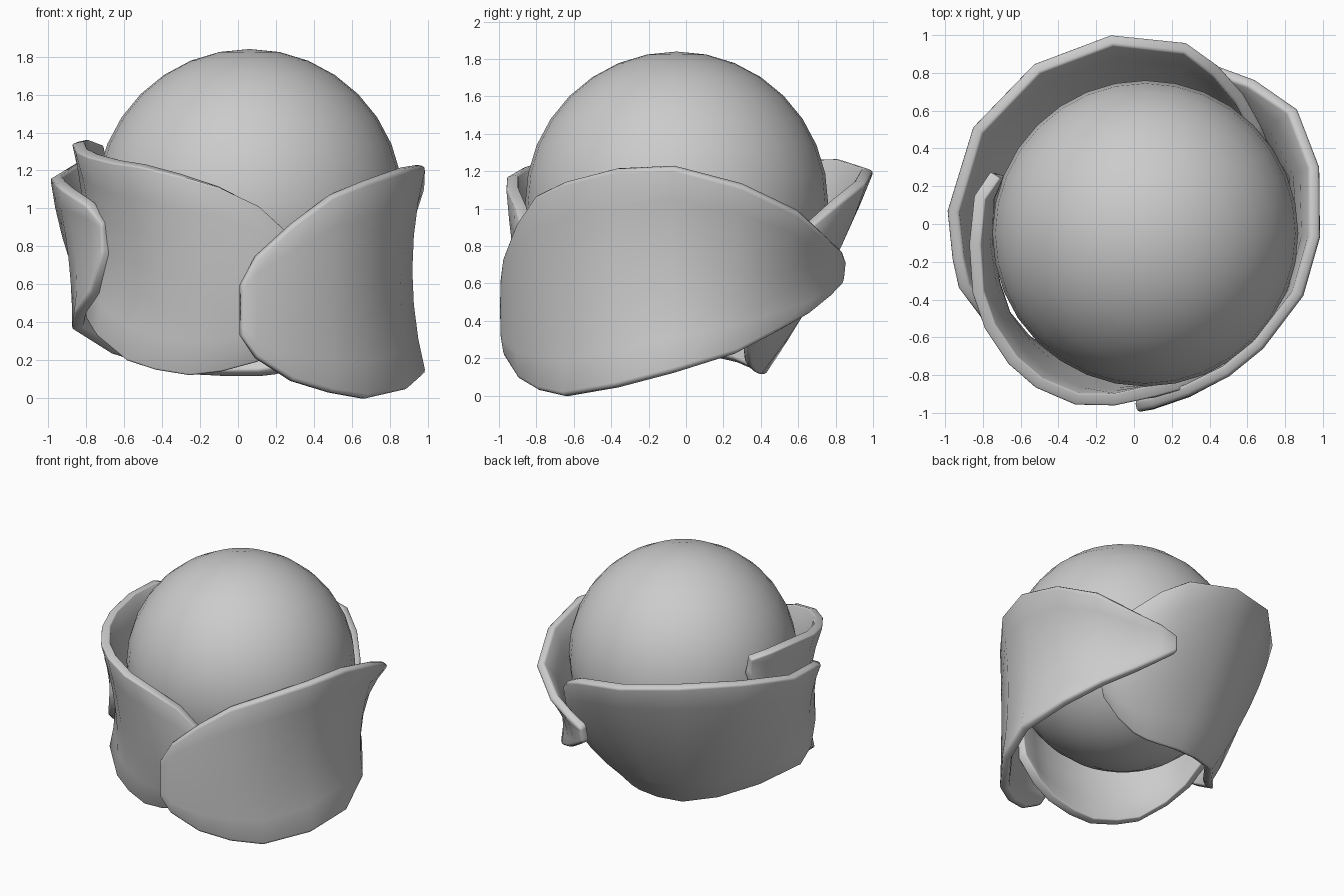
import bpy, bmesh, math

grey = bpy.data.materials.new("plain grey")
grey.diffuse_color = (0.6, 0.6, 0.6, 1)


def finish(ob, angle):
    ob.data.materials.append(grey)
    bpy.ops.object.select_all(action='DESELECT')
    bpy.context.view_layer.objects.active = ob
    ob.select_set(True)
    bpy.ops.object.shade_smooth_by_angle(angle=math.radians(angle))


def petal(name, columns, rows=6, thick=0.065, grow=1.012):
    """Curved shell; each column is (angle, z low, z high, radius low, mid, high)."""
    bm = bmesh.new()
    grid = []
    for a, z0, z1, r0, rm, r1 in columns:
        c, s = math.cos(math.radians(a)), math.sin(math.radians(a))
        col = []
        for i in range(rows + 1):
            t = i / rows
            r = r0 * (1 - t) * (1 - 2 * t) + rm * 4 * t * (1 - t) + r1 * t * (2 * t - 1)
            r *= grow
            col.append(bm.verts.new((r * c, r * s, z0 + (z1 - z0) * t)))
        grid.append(col)
    for p, q in zip(grid, grid[1:]):
        for i in range(rows):
            bm.faces.new((p[i], q[i], q[i + 1], p[i + 1]))
    me = bpy.data.meshes.new(name)
    bm.to_mesh(me)
    bm.free()
    ob = bpy.data.objects.new(name, me)
    bpy.context.collection.objects.link(ob)
    finish(ob, 60)
    # thickness grows inward, then the rim is rounded
    solid = ob.modifiers.new("thickness", 'SOLIDIFY')
    solid.thickness = thick
    solid.offset = -1
    bevel = ob.modifiers.new("round rim", 'BEVEL')
    bevel.width = 0.028
    bevel.segments = 2
    bevel.limit_method = 'ANGLE'
    bevel.angle_limit = math.radians(55)
    # rim modifiers go before the smoothing modifier
    for i, m in enumerate(("thickness", "round rim")):
        ob.modifiers.move(ob.modifiers.find(m), i)
    return ob


# Ball in the middle
bpy.ops.mesh.primitive_uv_sphere_add(segments=32, ring_count=16, radius=0.81,
                                     location=(0.06, -0.05, 1.03))
ball = bpy.context.object
ball.name = "ball"
finish(ball, 60)

# Right petal, wrapping from the front to the back right
petal("right_petal", [
    (-89, 0.33, 0.60, 0.985, 0.985, 0.985),
    (-84, 0.21, 0.75, 0.97, 0.975, 0.97),
    (-72, 0.09, 0.92, 0.935, 0.95, 0.945),
    (-58, 0.03, 1.07, 0.93, 0.935, 0.94),
    (-44, 0.00, 1.14, 0.94, 0.93, 0.94),
    (-23, 0.05, 1.21, 0.965, 0.92, 0.965),
    (-4, 0.13, 1.22, 0.98, 0.91, 0.98),
    (17, 0.23, 1.12, 0.92, 0.91, 1.02),
    (35, 0.35, 0.97, 0.87, 0.885, 1.05),
    (50, 0.44, 0.83, 0.86, 0.88, 0.99),
    (62, 0.53, 0.77, 0.87, 0.90, 0.94),
    (70, 0.60, 0.72, 0.89, 0.90, 0.90),
])

# Back petal, tucked under the ball and leaning outward at the top
petal("back_petal", [
    (30, 0.36, 0.74, 0.64, 0.76, 0.82),
    (38, 0.23, 0.82, 0.53, 0.78, 0.84),
    (50, 0.15, 0.92, 0.45, 0.77, 0.89),
    (62, 0.12, 1.04, 0.42, 0.76, 0.94),
    (74, 0.11, 1.13, 0.41, 0.76, 0.99),
    (97, 0.11, 1.20, 0.42, 0.75, 1.00),
    (122, 0.12, 1.25, 0.47, 0.78, 0.99),
    (149, 0.17, 1.24, 0.55, 0.82, 0.985),
    (176, 0.23, 1.16, 0.66, 0.87, 0.98),
    (191, 0.36, 1.13, 0.88, 0.90, 0.97),
    (200, 0.44, 1.10, 0.91, 0.90, 0.98),
    (212, 0.56, 1.02, 0.91, 0.90, 0.94),
    (218, 0.76, 0.92, 0.90, 0.90, 0.90),
])

# Left petal, from the left side round to under the right petal
petal("left_petal", [
    (160, 1.20, 1.32, 0.79, 0.79, 0.80),
    (170, 0.85, 1.35, 0.81, 0.81, 0.85),
    (187, 0.58, 1.34, 0.82, 0.81, 0.87),
    (203, 0.42, 1.30, 0.86, 0.83, 0.92),
    (215, 0.33, 1.27, 0.90, 0.86, 0.955),
    (228, 0.20, 1.24, 0.87, 0.88, 0.985),
    (239, 0.15, 1.22, 0.84, 0.895, 1.00),
    (252, 0.12, 1.17, 0.82, 0.90, 0.995),
    (264, 0.14, 1.11, 0.81, 0.90, 0.955),
    (277, 0.19, 1.01, 0.82, 0.90, 0.91),
    (287, 0.27, 0.87, 0.84, 0.89, 0.90),
    (298, 0.40, 0.70, 0.87, 0.89, 0.89),
])
